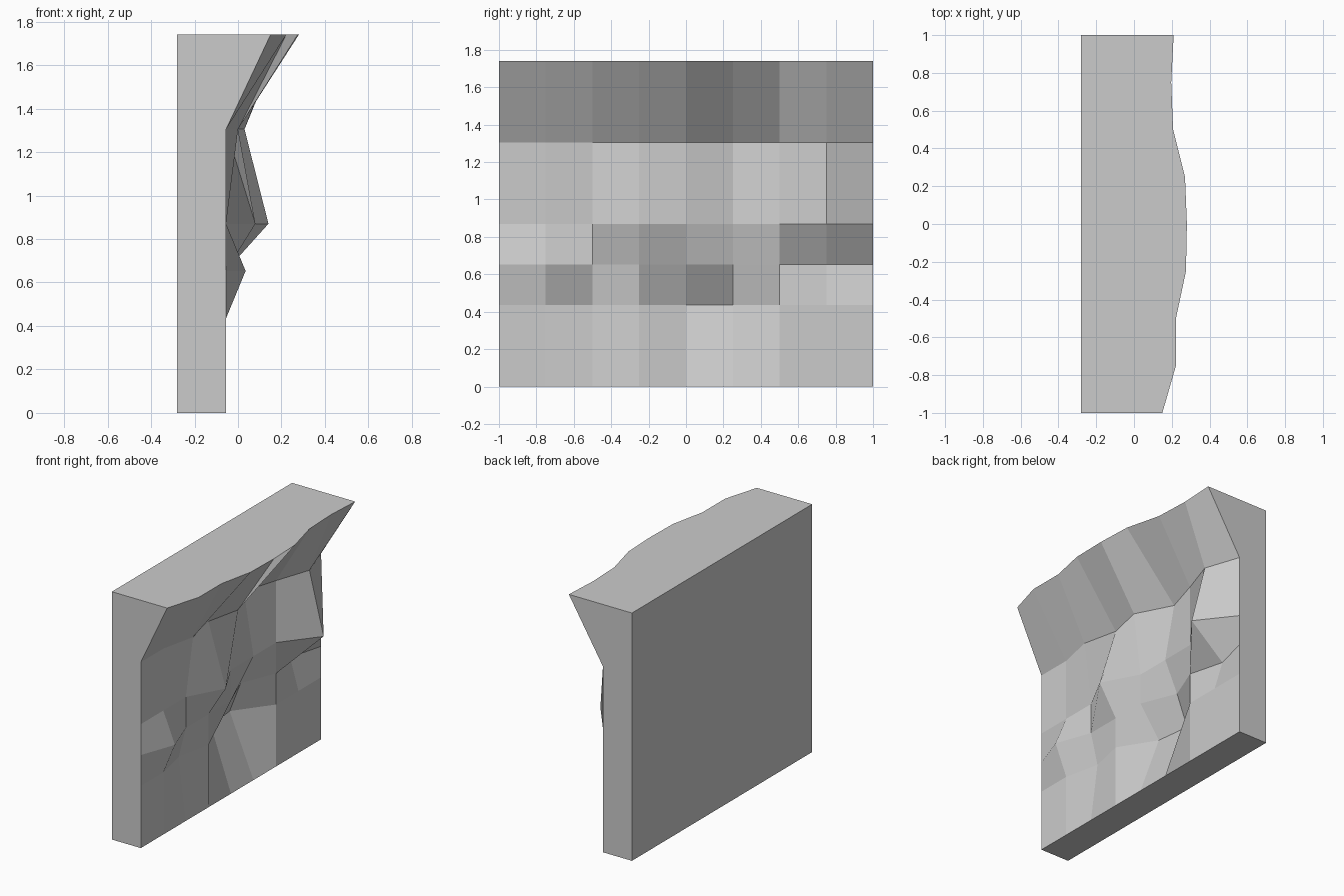
import bpy, bmesh

if "Cube" in bpy.data.objects:
    bpy.data.objects.remove(bpy.data.objects["Cube"])

BACK_X, FACE_X = -0.28, -0.055
COLS = [-1 + 0.25 * i for i in range(9)]
ROWS = [0, 0.435, 0.653, 0.87, 1.305, 1.74]

# Overhanging lip along the top edge, from y = -1 to y = 1
LIP = [0.15, 0.222, 0.222, 0.275, 0.28, 0.27, 0.207, 0.197, 0.21]

# Bumps and hollows of the rock face: (column, row) -> x
BUMPS = {
    (2, 1): -0.11, (4, 1): -0.21, (5, 1): -0.24,
    (1, 2): 0.035, (5, 2): -0.155, (7, 2): -0.12,
    (3, 3): 0.08, (7, 3): 0.14,
    (2, 4): 0.0, (4, 4): 0.0, (5, 4): -0.13, (7, 4): 0.03,
}


def face_x(c, r):
    return LIP[c] if r == len(ROWS) - 1 else BUMPS.get((c, r), FACE_X)


bm = bmesh.new()

# Rough front face as a grid of quads
grid = [[bm.verts.new((face_x(c, r), y, z)) for c, y in enumerate(COLS)]
        for r, z in enumerate(ROWS)]
for r in range(len(ROWS) - 1):
    for c in range(len(COLS) - 1):
        bm.faces.new((grid[r][c], grid[r][c + 1], grid[r + 1][c + 1], grid[r + 1][c]))

# Flat sides, top, bottom and back: one polygon each
last = len(COLS) - 1
back = {(c, r): bm.verts.new((BACK_X, COLS[c], ROWS[r]))
        for c in (0, last) for r in (0, -1)}
for c in (0, last):
    bm.faces.new([row[c] for row in grid] + [back[c, -1], back[c, 0]])
for r in (0, -1):
    bm.faces.new(grid[r] + [back[last, r], back[0, r]])
bm.faces.new((back[0, 0], back[last, 0], back[last, -1], back[0, -1]))
bmesh.ops.recalc_face_normals(bm, faces=bm.faces[:])

mesh = bpy.data.meshes.new("rock_wall")
bm.to_mesh(mesh)
bm.free()
bpy.context.collection.objects.link(bpy.data.objects.new("rock_wall", mesh))
